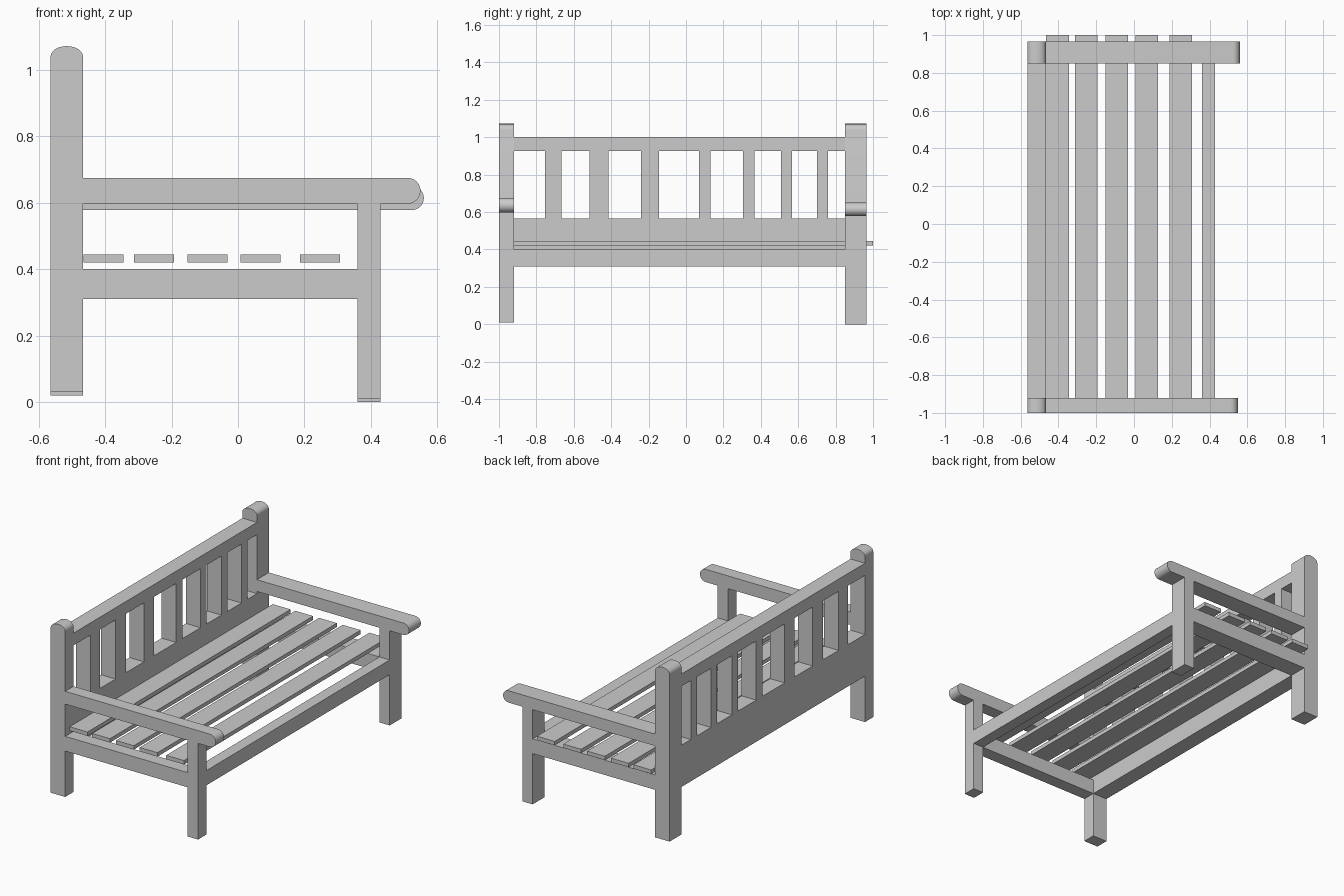
import bpy, bmesh
from math import sin, cos, pi

cube = bpy.data.objects.get("Cube")
if cube:
    bpy.data.objects.remove(cube, do_unlink=True)

GREY = (0.6, 0.6, 0.6, 1.0)
paint = bpy.data.materials.new("plain_grey")
paint.use_nodes = True
paint.diffuse_color = GREY
paint.node_tree.nodes["Principled BSDF"].inputs["Base Color"].default_value = GREY


def arc(cx, cz, rx, rz, start, end, steps=12):
    """Points on an ellipse in the x-z plane."""
    angles = [start + (end - start) * i / steps for i in range(steps + 1)]
    return [(cx + rx * cos(a), cz + rz * sin(a)) for a in angles]


def prism(name, profile, y0, y1):
    """Extrude an x-z profile from y0 to y1."""
    bm = bmesh.new()
    face = bm.faces.new([bm.verts.new((x, y0, z)) for x, z in profile])
    side = bmesh.ops.extrude_face_region(bm, geom=[face])["geom"]
    bmesh.ops.translate(bm, vec=(0, y1 - y0, 0),
                        verts=[v for v in side if isinstance(v, bmesh.types.BMVert)])
    bmesh.ops.recalc_face_normals(bm, faces=bm.faces)
    mesh = bpy.data.meshes.new(name)
    bm.to_mesh(mesh)
    bm.free()
    mesh.materials.append(paint)
    obj = bpy.data.objects.new(name, mesh)
    bpy.context.collection.objects.link(obj)
    return obj


def box(name, x0, x1, y0, y1, z0, z1):
    return prism(name, [(x0, z0), (x1, z0), (x1, z1), (x0, z1)], y0, y1)


def smooth(obj):
    bpy.ops.object.select_all(action="DESELECT")
    obj.select_set(True)
    bpy.context.view_layer.objects.active = obj
    bpy.ops.object.shade_smooth_by_angle(angle=pi / 6)


# Shared dimensions
BACK, BACK_IN = -0.565, -0.467
FRONT_IN, FRONT = 0.36, 0.43
INNER_0, INNER_1 = -0.92, 0.85
RAIL_LOW, RAIL_TOP = 0.31, 0.40


def side_frame(label, y0, y1, post_foot, leg_foot, arm_low, arm_top, arm_end):
    """Back post, front leg, armrest and lower rail of one end."""
    half = (BACK_IN - BACK) / 2
    cap = arc(BACK + half, 1.04, half, 0.032, 0, pi)
    smooth(prism(label + "_back_post",
                 [(BACK, post_foot), (BACK_IN, post_foot)] + cap, y0, y1))
    r = (arm_top - arm_low) / 2
    nose = arc(arm_end - r, arm_low + r, r, r, -pi / 2, pi / 2)
    smooth(prism(label + "_armrest",
                 [(BACK_IN, arm_low)] + nose + [(BACK_IN, arm_top)], y0, y1))
    box(label + "_front_leg", FRONT_IN, FRONT, y0, y1, leg_foot, arm_low)
    box(label + "_side_rail", BACK_IN, FRONT_IN, y0, y1, RAIL_LOW, RAIL_TOP)


side_frame("near", -1.0, INNER_0, 0.03, 0.01, 0.597, 0.675, 0.55)
side_frame("far", INNER_1, 0.965, 0.02, 0.0, 0.578, 0.65, 0.56)

# Front rail and backrest
box("front_rail", FRONT_IN, FRONT, INNER_0, INNER_1, RAIL_LOW, RAIL_TOP)
box("back_panel", BACK, BACK_IN, INNER_0, INNER_1, RAIL_LOW, 0.565)
box("back_top_rail", BACK, BACK_IN, INNER_0, INNER_1, 0.925, 1.0)

# Upright bars, unevenly spaced: (start, width)
bars = [(-0.755, 0.09), (-0.515, 0.1), (-0.24, 0.095), (0.07, 0.06),
        (0.305, 0.06), (0.507, 0.06), (0.7, 0.06)]
for i, (y, width) in enumerate(bars):
    box(f"back_bar_{i + 1}", BACK, BACK_IN, y, y + width, 0.565, 0.925)

# Seat slats
for i, x in enumerate((-0.465, -0.313, -0.152, 0.008, 0.187)):
    box(f"seat_slat_{i + 1}", x, x + 0.12, -0.96, 1.0, 0.42, 0.444)
